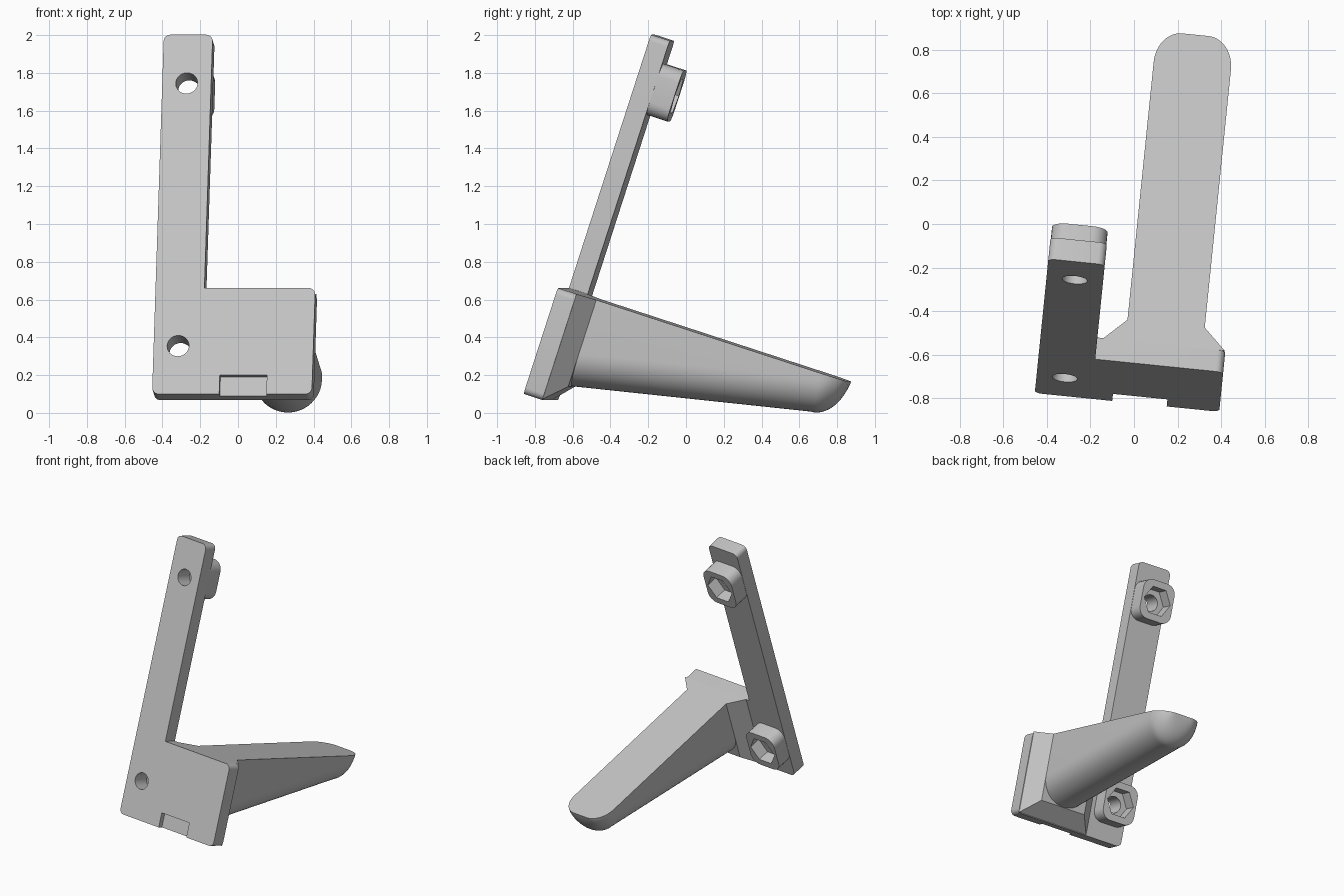
import bpy, bmesh
from math import radians, sin, cos, pi
from mathutils import Matrix

if "Cube" in bpy.data.objects:
    bpy.data.objects.remove(bpy.data.objects["Cube"], do_unlink=True)

# Part space: x across, y depth behind the front face, z up the plate
POSE = (Matrix.Translation((-0.455, -0.775, 0.10))
        @ Matrix.Rotation(radians(-5.8), 4, 'Z')
        @ Matrix.Rotation(radians(-18), 4, 'X'))
WIDTH, HEIGHT, BASE = 0.85, 2.0, 0.59
ARM, THICK = 0.26, 0.105
HOLES = [0.268, 1.73]
MID = 0.567          # centre line of the prong
HALF = 0.178         # half width of the prong

grey = bpy.data.materials.new("plain_grey")
grey.use_nodes = True
grey.diffuse_color = (0.55, 0.55, 0.55, 1)
grey.node_tree.nodes["Principled BSDF"].inputs["Base Color"].default_value = grey.diffuse_color


def finish(name, bm):
    bmesh.ops.recalc_face_normals(bm, faces=bm.faces)
    bm.transform(POSE)
    mesh = bpy.data.meshes.new(name)
    bm.to_mesh(mesh)
    bm.free()
    mesh.materials.append(grey)
    ob = bpy.data.objects.new(name, mesh)
    bpy.context.collection.objects.link(ob)
    return ob


def loft(name, rings, round_corners=None, radius=0.0):
    """Skin a list of equal rings; optionally round the depth edges at given corners."""
    bm = bmesh.new()
    loops = [[bm.verts.new(p) for p in ring] for ring in rings]
    n = len(loops[0])
    for a, b in zip(loops, loops[1:]):
        for i in range(n):
            j = (i + 1) % n
            bm.faces.new((a[i], a[j], b[j], b[i]))
    bm.faces.new(loops[0])
    bm.faces.new(loops[-1][::-1])
    if round_corners:
        edges = [bm.edges.get((loops[0][i], loops[1][i])) for i in round_corners]
        bmesh.ops.bevel(bm, geom=edges, offset=radius, segments=6, profile=0.5, affect='EDGES')
    return finish(name, bm)


def prism(name, outline, y0, y1, corners=None, radius=0.0):
    return loft(name, [[(x, y, z) for x, z in outline] for y in (y0, y1)], corners, radius)


def box(x0, x1, z0, z1):
    return [(x0, z0), (x1, z0), (x1, z1), (x0, z1)]


def ngon(x, z, r, n):
    return [(x + r * cos(2 * pi * i / n), z + r * sin(2 * pi * i / n)) for i in range(n)]


def cut(ob, cutter):
    mod = ob.modifiers.new("cut", 'BOOLEAN')
    mod.operation, mod.solver, mod.object = 'DIFFERENCE', 'EXACT', cutter
    bpy.context.view_layer.objects.active = ob
    bpy.ops.object.modifier_apply(modifier=mod.name)
    bpy.data.objects.remove(cutter, do_unlink=True)


def smooth(ob):
    bpy.ops.object.select_all(action='DESELECT')
    ob.select_set(True)
    bpy.context.view_layer.objects.active = ob
    bpy.ops.object.shade_smooth_by_angle(angle=radians(30))


# L-shaped plate with rounded outer corners
outline = [(0, 0), (WIDTH, 0), (WIDTH, BASE), (ARM, BASE), (ARM, HEIGHT), (0, HEIGHT)]
plate = prism("mounting_plate", outline, 0, THICK, (0, 1, 2, 4, 5), 0.035)
cut(plate, prism("notch_cutter", box(0.357, 0.608, -0.05, 0.105), -0.05, 0.035))
parts = [plate]

# Screw holes and the nut holders behind them
for name, z in zip(("lower_nut_holder", "upper_nut_holder"), HOLES):
    x = ARM / 2
    hole = ngon(x, z, 0.058, 32)
    cut(plate, prism("hole_cutter", hole, -0.1, 0.3))
    holder = prism(name, box(0.002, ARM - 0.002, z - 0.142, z + 0.142),
                   THICK - 0.001, 0.22, range(4), 0.07)
    cut(holder, prism("hole_cutter", hole, 0, 0.3))
    cut(holder, prism("hex_cutter", ngon(x, z, 0.108, 6), 0.13, 0.3))
    parts.append(holder)

# Chamfered block between plate and prong
front = [(x, THICK - 0.001, z) for x, z in box(MID - 0.28, WIDTH - 0.003, 0.004, BASE)]
back = [(x, 0.205, z) for x, z in box(MID - HALF, MID + HALF, 0.108, BASE)]
parts.append(loft("prong_base", [front, back]))


# Prong: flat top, round underside, blunt rounded tip
def section(y, half, bottom):
    arch = min(HALF, BASE - bottom - 0.002)
    ring = [(MID - half, y, BASE)]
    for i in range(25):
        a = pi * i / 24
        ring.append((MID - half * cos(a), y, bottom + arch * (1 - sin(a))))
    return ring + [(MID + half, y, BASE)]


def underside(y):
    return 0.11 + 0.212 * (y - 0.205)


START, TIP = 1.455, 0.15
rings = [section(0.2, HALF, underside(0.2))]
for i in range(13):
    t = radians(89) * i / 12
    low = underside(START)
    rings.append(section(START + TIP * sin(t), 0.06 + (HALF - 0.06) * cos(t),
                         BASE - (BASE - low) * cos(t)))
parts.append(loft("prong", rings))

for part in parts:
    smooth(part)
